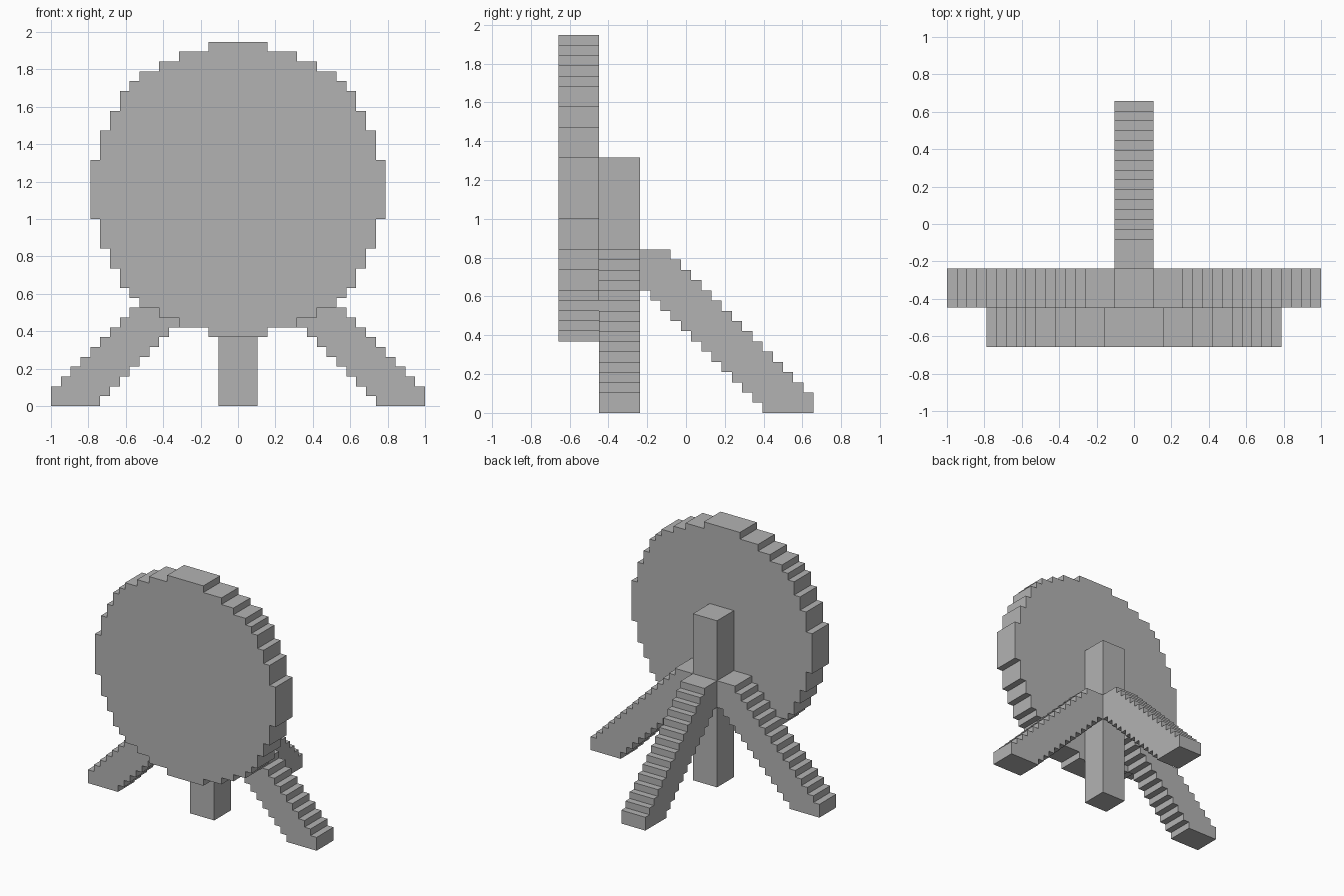
import bpy, bmesh, math
from mathutils import Matrix, Vector

cube = bpy.data.objects.get("Cube")
if cube:
    bpy.data.objects.remove(cube, do_unlink=True)

U = 2 / 38            # size of one block
POST_Y = -6.5         # post centre, in blocks

grey = bpy.data.materials.new("plain grey")
grey.use_nodes = True
grey.diffuse_color = (0.45, 0.45, 0.45, 1)
bsdf = next(n for n in grey.node_tree.nodes if n.type == 'BSDF_PRINCIPLED')
bsdf.inputs["Base Color"].default_value = grey.diffuse_color


def slab(name, outline, y0, y1, matrix=Matrix()):
    """Extrude an (x, z) outline, given in blocks, from y0 to y1."""
    bm = bmesh.new()
    face = bm.faces.new([bm.verts.new((x, y0, z)) for x, z in outline])
    grown = bmesh.ops.extrude_face_region(bm, geom=[face])["geom"]
    bmesh.ops.translate(bm, vec=Vector((0, y1 - y0, 0)),
                        verts=[g for g in grown if isinstance(g, bmesh.types.BMVert)])
    bmesh.ops.recalc_face_normals(bm, faces=bm.faces)
    bm.transform(Matrix.Scale(U, 4) @ matrix)
    mesh = bpy.data.meshes.new(name)
    bm.to_mesh(mesh)
    bm.free()
    mesh.materials.append(grey)
    obj = bpy.data.objects.new(name, mesh)
    bpy.context.collection.objects.link(obj)
    return obj


def stairs(edge):
    """Stepped side from a list of edge positions, one per block row."""
    points = []
    for row, x in enumerate(edge):
        if points and points[-1][0] == x:
            points[-1] = (x, row + 1)
        else:
            points += [(x, row), (x, row + 1)]
    return points


# Round target disc with a stepped rim
quarter = [3, 6, 8, 10, 11, 12, 12, 13, 13, 14, 14, 14, 15, 15, 15]
right = [(x, z + 7) for x, z in stairs(quarter + quarter[::-1])]
slab("target_disc", right + [(-x, z) for x, z in reversed(right)], -12.5, -8.5)

# Upright post behind the disc
slab("post", [(-2, 0), (2, 0), (2, 25), (-2, 25)], POST_Y - 2, POST_Y + 2)

# Three stepped legs sloping down from the post
inner = [max(2, 14 - row) for row in range(16)]
outer = [min(19, 20 - row) for row in range(16)]
leg = stairs(outer) + stairs(inner)[::-1]
for name, angle in (("left_leg", 0), ("rear_leg", 90), ("right_leg", 180)):
    turn = Matrix.Rotation(math.radians(angle), 4, 'Z')
    slab(name, leg, -2, 2, Matrix.Translation((0, POST_Y, 0)) @ turn)
